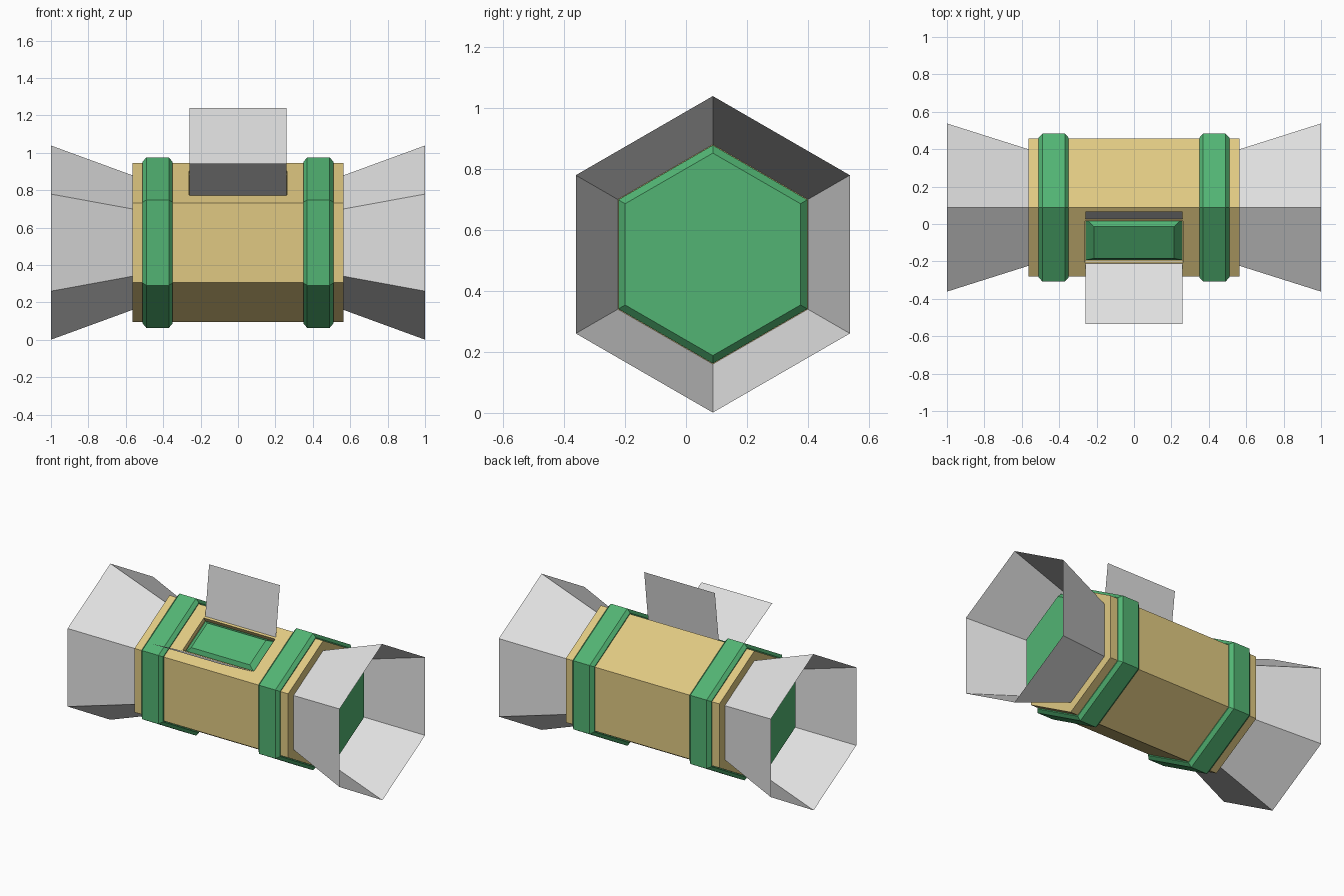
import bpy, bmesh, math
from mathutils import Vector

if "Cube" in bpy.data.objects:
    bpy.data.objects.remove(bpy.data.objects["Cube"])

CY, CZ = 0.088, 0.52          # axis of the hexagonal barrel
C30, S30 = math.cos(math.pi / 6), 0.5


def material(name, rgb):
    m = bpy.data.materials.new(name)
    lin = [((c / 255 + 0.055) / 1.055) ** 2.4 for c in rgb]
    m.diffuse_color = (*lin, 1)
    m.use_nodes = True
    m.node_tree.nodes["Principled BSDF"].inputs["Base Color"].default_value = m.diffuse_color
    return m


TAN = material("tan_card", (224, 201, 130))
GREEN = material("green", (82, 180, 115))
WHITE = material("pale_grey", (223, 223, 223))


def hexagon(x, r):
    return [Vector((x, CY + r * math.cos(math.radians(90 + 60 * k)),
                    CZ + r * math.sin(math.radians(90 + 60 * k)))) for k in range(6)]


def loft(name, loops, mat, cap_start=False, cap_end=False, skip=None):
    """Skin closed loops of points; optionally cap ends or leave one side open."""
    bm = bmesh.new()
    rows = [[bm.verts.new(p) for p in loop] for loop in loops]
    n = len(rows[0])
    for a, b in zip(rows, rows[1:]):
        for i in range(n):
            if i != skip:
                j = (i + 1) % n
                bm.faces.new((a[i], b[i], b[j], a[j]))
    if cap_start:
        bm.faces.new(rows[0])
    if cap_end:
        bm.faces.new(rows[-1][::-1])
    me = bpy.data.meshes.new(name)
    bm.to_mesh(me)
    bm.free()
    me.materials.append(mat)
    ob = bpy.data.objects.new(name, me)
    bpy.context.collection.objects.link(ob)
    return ob


def ends(name, profile, mat, cap_end=False):
    """Hexagonal part at both ends of the barrel, from (x, radius) pairs."""
    for side, s in (("right", 1), ("left", -1)):
        loops = [hexagon(s * x, r) for x, r in profile]
        if s < 0:
            loops = [lp[::-1] for lp in loops]
        loft(f"{name}_{side}", loops, mat, cap_end=cap_end)


def on_slope(hx, hs, n):
    """Rectangle on the upper front face: half width, half slope length, height."""
    mid = Vector((0, CY - 0.425 * C30 / 2, CZ + 0.425 * 0.75))
    up, out = Vector((0, C30, S30)), Vector((0, -S30, C30))
    return [mid + Vector((x, 0, 0)) + up * s + out * n
            for x, s in ((-hx, -hs), (hx, -hs), (hx, hs), (-hx, hs))]


# barrel, with its upper front face left open for the hatch frame
loft("barrel", [hexagon(-0.565, 0.425), hexagon(0.565, 0.425)], TAN,
     cap_start=True, cap_end=True, skip=0)
for_frame = [on_slope(0.565, 0.2125, 0), on_slope(0.262, 0.1286, 0), on_slope(0.262, 0.1286, -0.03)]
loft("hatch_frame", for_frame[::-1], TAN, cap_start=False).data.flip_normals()
bpy.data.objects["hatch_frame"].data.flip_normals()

# bevelled hatch filling
loft("hatch_block", [on_slope(0.26, 0.1286, -0.03), on_slope(0.215, 0.098, 0.006)][::-1],
     GREEN, cap_start=True)

# bevelled bands round the barrel
ends("band", [(0.35, 0.42), (0.35, 0.432), (0.37, 0.456), (0.49, 0.456), (0.51, 0.432), (0.51, 0.42)], GREEN)
# bevelled plugs and thin open flares
ends("end_plug", [(0.56, 0.358), (0.64, 0.358), (0.665, 0.332)], GREEN, cap_end=True)
ends("flare", [(0.565, 0.36), (1.0, 0.519)], WHITE)

# two thin open flaps of the hatch
for name, base, tip in (("lower_flap", (-0.2, 0.765), (-0.535, 0.942)),
                        ("upper_flap", (0.025, 0.893), (0.068, 1.24))):
    me = bpy.data.meshes.new(name)
    me.from_pydata([(-0.26, *base), (0.26, *base), (0.26, *tip), (-0.26, *tip)], [], [(0, 1, 2, 3)])
    me.materials.append(WHITE)
    bpy.context.collection.objects.link(bpy.data.objects.new(name, me))

# make the outer shells face outward
for ob in bpy.context.collection.objects:
    if ob.name.startswith(("barrel", "band", "end_plug", "hatch", "flare")):
        bm = bmesh.new()
        bm.from_mesh(ob.data)
        bm.normal_update()
        ref = Vector((0, -S30, C30))
        for f in bm.faces:
            c = f.calc_center_median()
            radial = Vector((0, c.y - CY, c.z - CZ))
            if ob.name.startswith("hatch"):
                d = f.normal.dot(ref)
                if abs(d) < 0.01:      # recess walls look into the hole
                    d = -f.normal.dot(c - Vector((0, -0.096, 0.839)))
            elif radial.length > 0.01 and abs(f.normal.x) < 0.95:
                d = f.normal.dot(radial)
            else:
                mid = 0.43 * math.copysign(1, c.x) if ob.name.startswith("band") else 0
                d = f.normal.x * (c.x - mid)
            if d < 0:
                f.normal_flip()
        bm.to_mesh(ob.data)
        bm.free()
